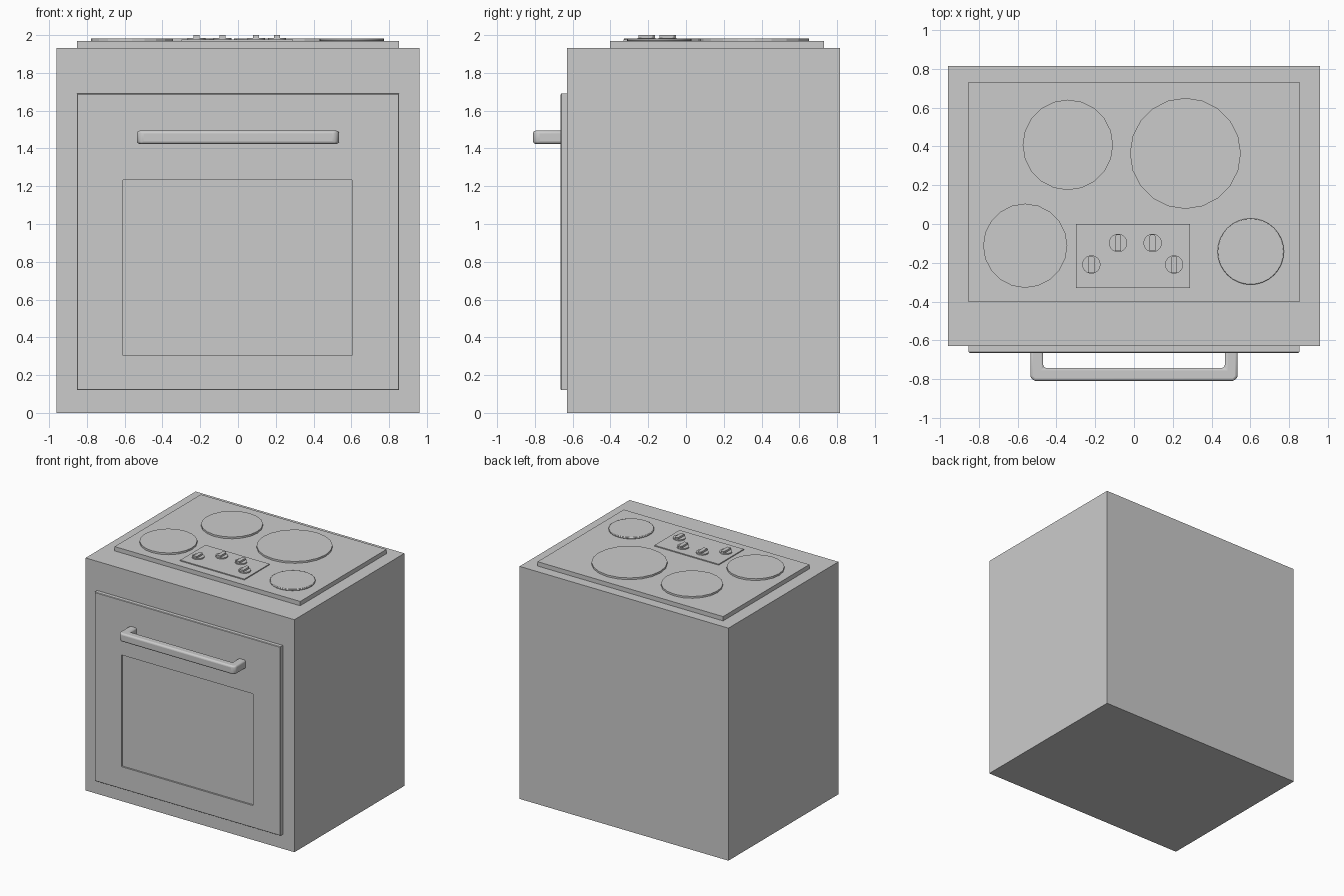
import bpy, bmesh, math

if "Cube" in bpy.data.objects:
    bpy.data.objects.remove(bpy.data.objects["Cube"])


def finish(name, bm, bevel=0.0, segments=2, smooth=False):
    bmesh.ops.recalc_face_normals(bm, faces=bm.faces)
    mesh = bpy.data.meshes.new(name)
    bm.to_mesh(mesh)
    bm.free()
    obj = bpy.data.objects.new(name, mesh)
    bpy.context.collection.objects.link(obj)
    if bevel:
        mod = obj.modifiers.new("bevel", "BEVEL")
        mod.width, mod.segments = bevel, segments
        mod.limit_method = "ANGLE"
    if smooth:
        bpy.ops.object.select_all(action="DESELECT")
        obj.select_set(True)
        bpy.context.view_layer.objects.active = obj
        bpy.ops.object.shade_smooth_by_angle(angle=math.radians(40))
    return obj


def prism(name, outline, z0, z1, **kw):
    """Extrude a flat xy outline from z0 to z1."""
    bm = bmesh.new()
    face = bm.faces.new([bm.verts.new((x, y, z0)) for x, y in outline])
    ext = bmesh.ops.extrude_face_region(bm, geom=[face], use_keep_orig=True)
    verts = [g for g in ext["geom"] if isinstance(g, bmesh.types.BMVert)]
    bmesh.ops.translate(bm, verts=verts, vec=(0, 0, z1 - z0))
    return finish(name, bm, **kw)


def box(name, x0, x1, y0, y1, z0, z1, **kw):
    return prism(name, [(x0, y0), (x1, y0), (x1, y1), (x0, y1)], z0, z1, **kw)


def disc(name, x, y, r, z0, z1, sides, **kw):
    pts = [(x + r * math.cos(2 * math.pi * i / sides),
            y + r * math.sin(2 * math.pi * i / sides)) for i in range(sides)]
    return prism(name, pts, z0, z1, **kw)


# Cabinet
box("oven_body", -0.96, 0.96, -0.63, 0.814, 0, 1.932)

# Door with a recessed window: nested rectangles joined by quad rings
W = (-0.608, 0.604, 0.305, 1.233)
D = (-0.853, 0.853, 0.12, 1.69)
B = (-0.849, 0.849, 0.124, 1.686)
bm = bmesh.new()
rings = []
for (x0, x1, z0, z1), y in ((D, -0.63), (D, -0.66), (B, -0.664), (W, -0.664), (W, -0.65)):
    rings.append([bm.verts.new((x, y, z)) for x, z in
                  ((x0, z0), (x1, z0), (x1, z1), (x0, z1))])
for a, b in zip(rings, rings[1:]):
    for i in range(4):
        j = (i + 1) % 4
        bm.faces.new((a[i], a[j], b[j], b[i]))
bm.faces.new(rings[0])
bm.faces.new(rings[-1])
finish("oven_door", bm)

# Rounded U-shaped door handle
right = [(0.535, -0.635), (0.535, -0.79), (0.515, -0.81)]
inner = [(-0.468, -0.742), (-0.468, -0.635)]
outline = (right + [(-x, y) for x, y in reversed(right)]
           + list(reversed(inner)) + [(-x, y) for x, y in inner])
prism("door_handle", outline, 1.424, 1.494, bevel=0.024, segments=3, smooth=True)

# Cooktop plate and control panel
box("cooktop", -0.853, 0.853, -0.402, 0.731, 1.932, 1.968)
box("control_panel", -0.30, 0.29, -0.33, 0.0, 1.968, 1.976)

# Burners
for i, (x, y, r) in enumerate(((-0.341, 0.408, 0.233), (0.265, 0.364, 0.286),
                               (-0.561, -0.112, 0.217))):
    disc(f"burner_{i + 1}", x, y, r, 1.968, 1.983, 20)
disc("small_burner", 0.602, -0.142, 0.171, 1.968, 1.983, 32, bevel=0.004, smooth=True)

# Knobs: round base with a tapered grip
for i, (x, y) in enumerate(((-0.22, -0.209), (-0.082, -0.098),
                            (0.096, -0.098), (0.207, -0.209))):
    disc(f"knob_base_{i + 1}", x, y, 0.047, 1.976, 1.985, 24, smooth=True)
    grip = [(x - 0.016, y - 0.042), (x + 0.016, y - 0.042),
            (x + 0.016, y + 0.034), (x + 0.008, y + 0.045),
            (x - 0.008, y + 0.045), (x - 0.016, y + 0.034)]
    prism(f"knob_grip_{i + 1}", grip, 1.985, 2.0)
